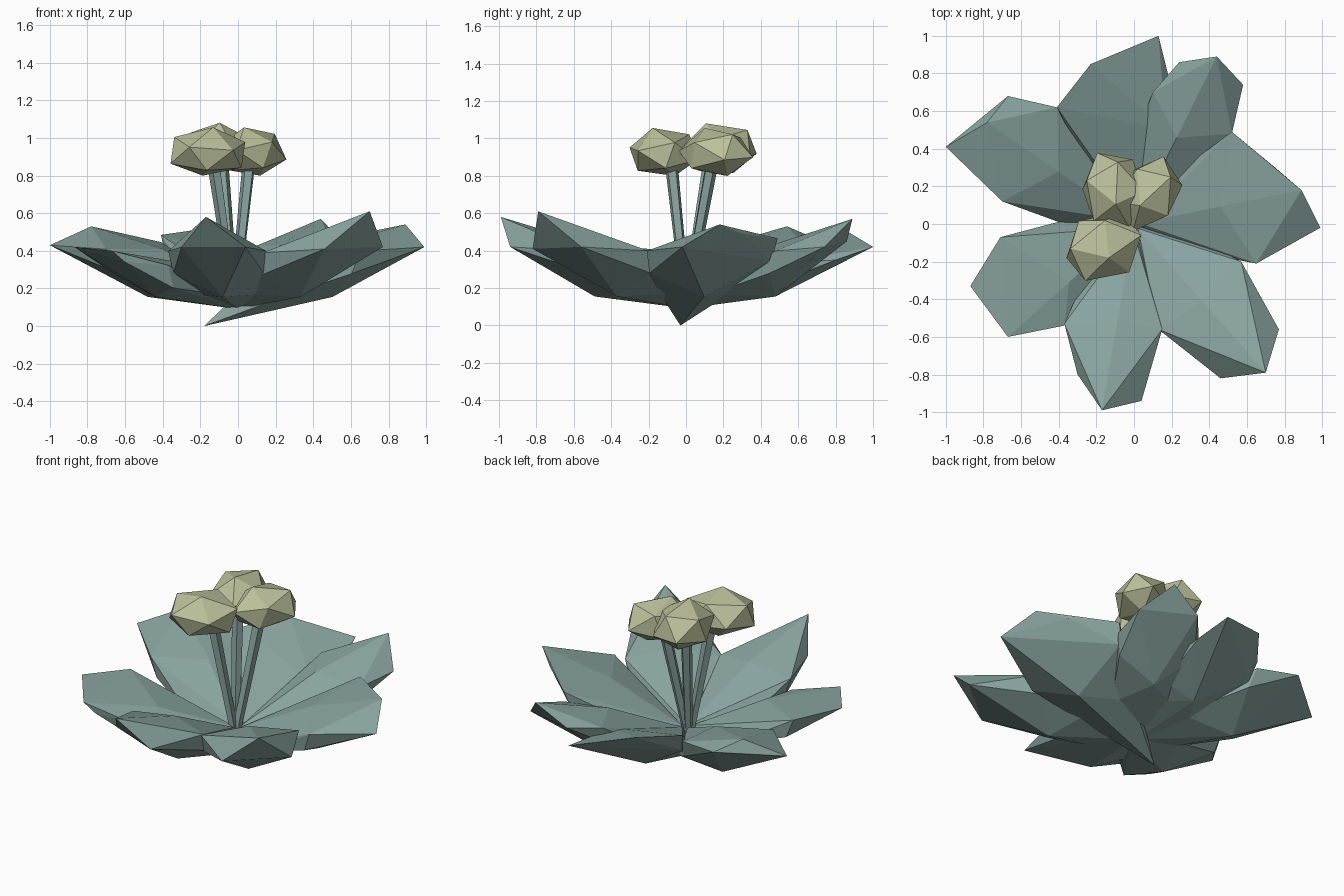
import bpy, bmesh
from math import radians
from mathutils import Vector, Matrix

cube = bpy.data.objects.get("Cube")
if cube:
    bpy.data.objects.remove(cube, do_unlink=True)


def material(name, colour):
    mat = bpy.data.materials.new(name)
    mat.use_nodes = True
    mat.diffuse_color = (*colour, 1)
    mat.node_tree.nodes["Principled BSDF"].inputs["Base Color"].default_value = (*colour, 1)
    return mat


leaf_green = material("dusty_green", (0.25, 0.37, 0.35))
flower_yellow = material("pale_yellow", (0.50, 0.53, 0.33))


def finish(name, bm, mat):
    """Turn a bmesh into a flat-shaded object."""
    bmesh.ops.recalc_face_normals(bm, faces=bm.faces)
    mesh = bpy.data.meshes.new(name)
    bm.to_mesh(mesh)
    bm.free()
    mesh.materials.append(mat)
    obj = bpy.data.objects.new(name, mesh)
    bpy.context.collection.objects.link(obj)
    return obj


def leaf(name, tip, left, right, wide_left, wide_right, base=None):
    """Faceted leaf: raised tip, two shoulders, thick widest part, keel below."""
    tip, left, right = Vector(tip), Vector(left), Vector(right)
    wide_left = Vector((*wide_left, left.z * 0.95))
    wide_right = Vector((*wide_right, right.z * 0.95))
    middle = (left + right + wide_left + wide_right) / 4
    keel = Vector((middle.x * 0.69, middle.y * 0.69, 0.155))
    base = Vector(base) if base else Vector((-0.05 * tip.x, -0.05 * tip.y, 0.085))
    heart = Vector((0.03 * tip.x, 0.03 * tip.y, 0.2))
    ridge = heart.lerp(tip, 0.5) + Vector((0, 0, 0.045))
    points = [tip, left, right, wide_left, wide_right, keel, base, heart, ridge]
    # Underside of the widest part and the broad foot of the leaf
    along = Vector((middle.x, middle.y, 0)).normalized()
    across = Vector((-along.y, along.x, 0))
    for wide, side in ((wide_left, 1), (wide_right, -1)):
        points.append(Vector((wide.x * 0.93, wide.y * 0.93, wide.z - 0.12)))
        points.append(along * 0.25 + across * side * 0.19 + Vector((0, 0, 0.17)))
    bm = bmesh.new()
    for point in points:
        bm.verts.new(point)
    hull = bmesh.ops.convex_hull(bm, input=bm.verts)
    spare = {v for v in hull["geom_interior"] if isinstance(v, bmesh.types.BMVert)}
    bmesh.ops.delete(bm, geom=list(spare), context='VERTS')
    finish(name, bm, leaf_green)


# Rosette of leaves
leaf("back_leaf", (0.13, 1.0, 0.42), (-0.23, 0.85, 0.51), (0.18, 0.8, 0.35),
     (-0.41, 0.62), (0.17, 0.5))
leaf("back_left_leaf", (0.44, 0.89, 0.57), (0.24, 0.86, 0.45), (0.58, 0.74, 0.42),
     (0.1, 0.7), (0.52, 0.48))
leaf("left_leaf", (0.89, 0.18, 0.54), (0.75, 0.3, 0.49), (0.99, -0.02, 0.42),
     (0.52, 0.49), (0.65, -0.21), base=(-0.18, -0.03, 0))
leaf("front_left_leaf", (0.7, -0.79, 0.61), (0.77, -0.56, 0.42), (0.46, -0.82, 0.41),
     (0.57, -0.2), (0.13, -0.56))
leaf("front_leaf", (-0.17, -0.99, 0.58), (0.04, -0.94, 0.42), (-0.3, -0.8, 0.42),
     (0.15, -0.56), (-0.37, -0.53))
leaf("front_right_leaf", (-0.67, -0.6, 0.4), (-0.6, -0.58, 0.34), (-0.87, -0.33, 0.42),
     (-0.37, -0.54), (-0.71, -0.07))
leaf("back_right_leaf", (-0.78, 0.54, 0.53), (-1.0, 0.41, 0.43), (-0.67, 0.68, 0.47),
     (-0.7, 0.12), (-0.41, 0.62))


def stem(name, top):
    """Thin five-sided stalk rising from the heart of the plant."""
    foot, top = Vector((-0.02, 0, 0.12)), Vector(top)
    axis = top - foot
    bm = bmesh.new()
    bmesh.ops.create_cone(bm, cap_ends=True, segments=5, radius1=0.025,
                          radius2=0.036, depth=axis.length)
    turn = axis.to_track_quat('Z', 'Y').to_matrix().to_4x4()
    bm.transform(Matrix.Translation((foot + top) / 2) @ turn)
    finish(name, bm, leaf_green)


def blossom(name, centre, size, turn):
    """Faceted flower head, domed above and flatter below."""
    bm = bmesh.new()
    bmesh.ops.create_icosphere(bm, subdivisions=1, radius=1)
    bm.transform(Matrix.Rotation(radians(20), 4, 'X'))
    for v in bm.verts:
        if v.co.z < 0:
            v.co.z *= 0.82
    bm.transform(Matrix.Translation(centre) @ Matrix.Rotation(radians(turn), 4, 'Z')
                 @ Matrix.Diagonal((*size, 1)))
    finish(name, bm, flower_yellow)


# Three stalks with their flower heads
flowers = {
    "front": ((-0.13, -0.08, 0.88), (-0.16, -0.12, 0.915), (0.23, 0.19, 0.15), 25),
    "back": ((-0.09, 0.13, 0.92), (-0.11, 0.18, 0.935), (0.18, 0.22, 0.155), 10),
    "left": ((0.06, 0.14, 0.88), (0.075, 0.16, 0.915), (0.17, 0.22, 0.15), -35),
}
for side, (top, centre, size, turn) in flowers.items():
    stem(side + "_stem", top)
    blossom(side + "_blossom", centre, size, turn)
